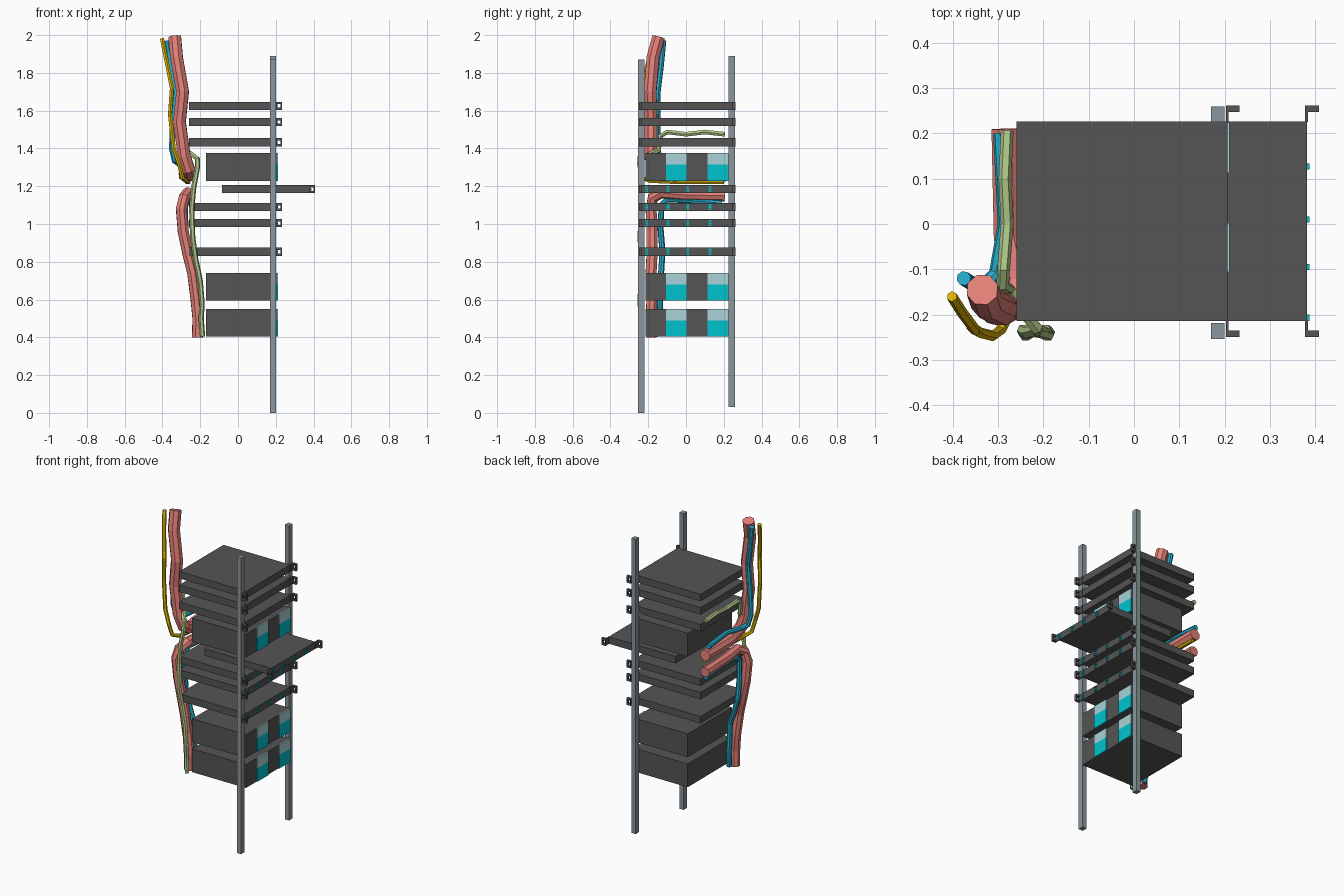
import bpy, bmesh
from mathutils import Vector


def material(name, rgb):
    m = bpy.data.materials.new(name)
    m.diffuse_color = (*rgb, 1)
    return m


DARK = material("dark_metal", (0.09, 0.09, 0.09))
STEEL = material("steel", (0.25, 0.31, 0.34))
CYAN = material("cyan", (0.0, 0.55, 0.62))
PALE = material("pale_cyan", (0.40, 0.65, 0.68))
RED = material("red_cable", (0.78, 0.22, 0.19))
BLUE = material("blue_cable", (0.02, 0.42, 0.62))
YELLOW = material("yellow_cable", (0.72, 0.45, 0.0))
GREEN = material("green_cable", (0.45, 0.60, 0.26))


def boxes(name, spans, mat):
    """One mesh of several boxes, each given as x0, x1, y0, y1, z0, z1."""
    bm = bmesh.new()
    for x0, x1, y0, y1, z0, z1 in spans:
        verts = bmesh.ops.create_cube(bm, size=1)["verts"]
        bmesh.ops.scale(bm, vec=Vector((x1 - x0, y1 - y0, z1 - z0)), verts=verts)
        bmesh.ops.translate(bm, vec=Vector((x0 + x1, y0 + y1, z0 + z1)) / 2, verts=verts)
    me = bpy.data.meshes.new(name)
    bm.to_mesh(me)
    bm.free()
    me.materials.append(mat)
    ob = bpy.data.objects.new(name, me)
    bpy.context.collection.objects.link(ob)
    return ob


def cable(name, points, radius, mat, res):
    """Faceted tube with closed ends along a path."""
    cu = bpy.data.curves.new(name, "CURVE")
    cu.dimensions = "3D"
    cu.bevel_depth = radius
    cu.bevel_resolution = res
    cu.use_fill_caps = True
    sp = cu.splines.new("POLY")
    sp.points.add(len(points) - 1)
    for p, co in zip(sp.points, points):
        p.co = (*co, 1)
    sp.use_smooth = False
    cu.materials.append(mat)
    ob = bpy.data.objects.new(name, cu)
    bpy.context.collection.objects.link(ob)


# rack posts
boxes("front_post", [(0.17, 0.2, -0.254, -0.219, 0, 1.87)], STEEL)
boxes("back_post", [(0.17, 0.2, 0.225, 0.259, 0.03, 1.89)], STEEL)

YC = 0.006
# thin servers: centre height, pull-out distance, has lights
for i, (z, pull, lit) in enumerate([(1.625, 0, False), (1.54, 0, False), (1.433, 0, False),
                                    (1.185, 0.175, True), (1.09, 0, True), (1.005, 0, True),
                                    (0.853, 0, True)]):
    a, b = z - 0.022, z + 0.022
    f = 0.207 + pull
    parts = [(-0.26 + pull, f, YC - 0.22, YC + 0.22, a, b)]
    # mounting ears with slotted handles
    for s in (-1, 1):
        def y_span(near, far):
            return tuple(sorted((YC + s * near, YC + s * far)))
        parts.append((f - 0.004, f + 0.002, *y_span(0.219, 0.256), a, b))
        lip = y_span(0.241, 0.256)
        parts += [(f + 0.002, f + 0.026, *lip, a, z - 0.009),
                  (f + 0.002, f + 0.026, *lip, z + 0.009, b),
                  (f + 0.019, f + 0.026, *lip, z - 0.009, z + 0.009)]
    boxes(f"server_{i}", parts, DARK)
    if lit:
        boxes(f"server_lights_{i}",
              [(f - 0.001, f + 0.006, y - 0.007, y + 0.007, z + k - 0.004, z + k + 0.004)
               for y in (-0.207, -0.095, 0.01, 0.127) for k in (-0.012, 0, 0.012)], CYAN)

# tall power units with striped fronts
for i, (z0, z1) in enumerate([(1.228, 1.376), (0.594, 0.741), (0.404, 0.551)]):
    zm = z0 + 0.58 * (z1 - z0)
    boxes(f"power_unit_{i}", [(-0.17, 0.205, YC - 0.22, YC + 0.22, z0, z1)], DARK)
    cols = ((-0.106, 0.002), (0.113, 0.224))
    boxes(f"power_panel_lower_{i}", [(0.204, 0.211, *c, z0, zm) for c in cols], CYAN)
    boxes(f"power_panel_upper_{i}", [(0.204, 0.211, *c, zm, z1) for c in cols], PALE)

# thick red cables
cable("upper_red_cable", [(-0.335, -0.145, 1.99), (-0.325, -0.175, 1.88), (-0.293, -0.19, 1.7),
                          (-0.31, -0.185, 1.54), (-0.285, -0.185, 1.36), (-0.262, -0.175, 1.29),
                          (-0.255, -0.13, 1.262), (-0.275, -0.03, 1.255), (-0.28, 0.21, 1.26)],
      0.036, RED, 2)
cable("lower_red_cable", [(-0.275, 0.205, 1.15), (-0.27, -0.02, 1.155), (-0.265, -0.13, 1.165),
                          (-0.285, -0.175, 1.14), (-0.3, -0.185, 1.08), (-0.29, -0.18, 0.96),
                          (-0.265, -0.18, 0.84), (-0.24, -0.185, 0.74), (-0.222, -0.18, 0.6),
                          (-0.212, -0.185, 0.5), (-0.215, -0.18, 0.4)], 0.031, RED, 2)
# blue cables
cable("upper_blue_cable", [(-0.376, -0.12, 1.97), (-0.352, -0.135, 1.82), (-0.33, -0.15, 1.7),
                           (-0.345, -0.15, 1.52), (-0.35, -0.15, 1.4), (-0.335, -0.14, 1.335),
                           (-0.305, -0.11, 1.315), (-0.285, 0.0, 1.325), (-0.295, 0.2, 1.315)],
      0.016, BLUE, 2)
cable("lower_blue_cable", [(-0.27, 0.19, 1.11), (-0.27, 0.02, 1.125), (-0.275, -0.1, 1.13),
                           (-0.282, -0.13, 1.1), (-0.278, -0.135, 0.98), (-0.275, -0.125, 0.86),
                           (-0.245, -0.13, 0.76), (-0.21, -0.14, 0.68), (-0.205, -0.135, 0.5),
                           (-0.2, -0.145, 0.405)], 0.016, BLUE, 2)
# yellow cable
cable("yellow_cable", [(-0.402, -0.16, 1.98), (-0.38, -0.195, 1.87), (-0.35, -0.235, 1.72),
                       (-0.36, -0.225, 1.58), (-0.34, -0.24, 1.4), (-0.312, -0.247, 1.32),
                       (-0.295, -0.235, 1.245), (-0.272, -0.19, 1.228), (-0.262, -0.05, 1.222),
                       (-0.27, 0.2, 1.222)], 0.012, YELLOW, 1)
# green cable
cable("green_cable", [(-0.28, 0.205, 1.475), (-0.285, 0.1, 1.487), (-0.28, 0.0, 1.475),
                      (-0.288, -0.1, 1.487), (-0.29, -0.135, 1.465), (-0.275, -0.145, 1.39),
                      (-0.24, -0.2, 1.365), (-0.215, -0.23, 1.345), (-0.215, -0.235, 1.3),
                      (-0.235, -0.24, 1.19), (-0.245, -0.235, 1.08), (-0.24, -0.245, 0.93),
                      (-0.225, -0.235, 0.82), (-0.2, -0.24, 0.7), (-0.19, -0.245, 0.58),
                      (-0.195, -0.235, 0.5), (-0.188, -0.24, 0.405)], 0.014, GREEN, 1)
